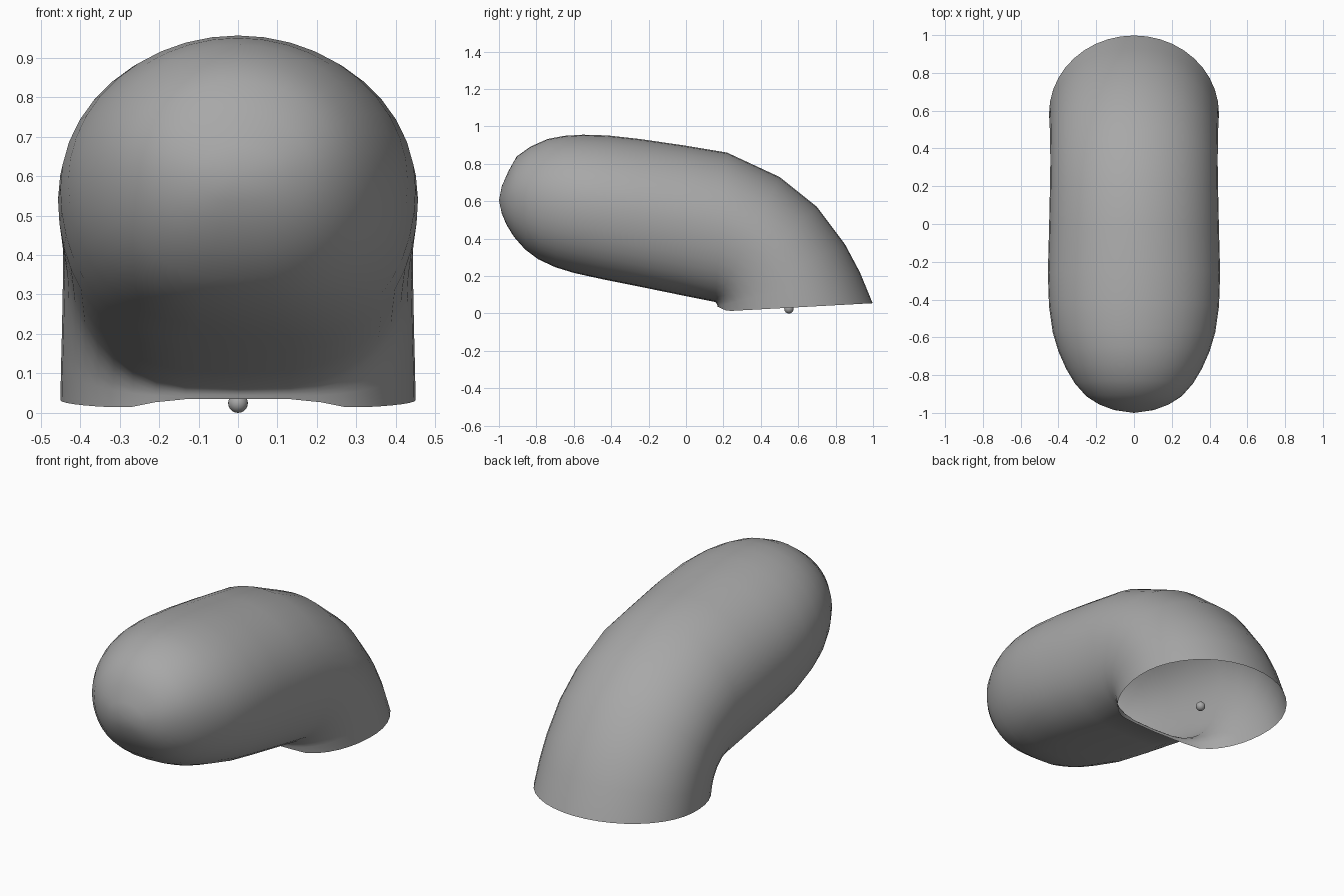
import bpy, bmesh, math

if "Cube" in bpy.data.objects:
    bpy.data.objects.remove(bpy.data.objects["Cube"])

SEG = 40

# each ring of the shell: (outer y, outer z, inner y, inner z, half width)
RINGS = [
    (0.998, 0.055, 0.17, 0.01, 0.45),
    (0.93, 0.22, 0.168, 0.04, 0.448),
    (0.85, 0.37, 0.167, 0.045, 0.446),
    (0.70, 0.57, 0.165, 0.05, 0.444),
    (0.50, 0.73, 0.162, 0.055, 0.443),
    (0.22, 0.86, 0.155, 0.062, 0.445),
    (-0.02, 0.90, -0.05, 0.103, 0.45),
    (-0.24, 0.932, -0.28, 0.15, 0.456),
    (-0.42, 0.952, -0.45, 0.184, 0.45),
    (-0.55, 0.956, -0.60, 0.217, 0.43),
    (-0.65, 0.95, -0.70, 0.248, 0.40),
    (-0.74, 0.933, -0.79, 0.29, 0.36),
    (-0.83, 0.893, -0.86, 0.342, 0.312),
    (-0.905, 0.84, -0.92, 0.41, 0.252),
    (-0.95, 0.76, -0.96, 0.475, 0.185),
    (-0.985, 0.68, -0.985, 0.535, 0.105),
]

grey = bpy.data.materials.new("grey")
grey.diffuse_color = (0.39, 0.39, 0.39, 1)
grey.use_nodes = True
grey.node_tree.nodes["Principled BSDF"].inputs["Base Color"].default_value = grey.diffuse_color

# bent, hollow shell with an open base and a rounded nose
bm = bmesh.new()
loops = []
for i, (oy, oz, iy, iz, w) in enumerate(RINGS):
    loop = []
    for k in range(SEG):
        a = 2 * math.pi * k / SEG
        c, s = math.cos(a), math.sin(a)
        t = (1 + c) / 2
        y, z = iy + (oy - iy) * t, iz + (oz - iz) * t
        # the inner half of each ring is squarer than the outer half
        power = 1.0 if c > 0 else (0.65 if i < 9 else 0.75)
        x = math.copysign(w * abs(s) ** power, s) if abs(s) > 1e-6 else 0
        if i == 0:  # rim rises slightly at the inner bend
            z += 0.025 * math.exp(-((y - 0.17) / 0.03) ** 2)
        loop.append(bm.verts.new((x, y, z)))
    loops.append(loop)
for a, b in zip(loops, loops[1:]):
    for k in range(SEG):
        n = (k + 1) % SEG
        bm.faces.new((a[k], a[n], b[n], b[k]))
tip = bm.verts.new((0, -1.0, 0.605))
for k in range(SEG):
    bm.faces.new((loops[-1][k], loops[-1][(k + 1) % SEG], tip))
bmesh.ops.recalc_face_normals(bm, faces=bm.faces)
# normals point outwards
crown = max(bm.faces, key=lambda f: f.calc_center_median().z)
if crown.normal.z < 0:
    bmesh.ops.reverse_faces(bm, faces=bm.faces)
for f in bm.faces:
    f.smooth = True
mesh = bpy.data.meshes.new("bent_shell")
bm.to_mesh(mesh)
bm.free()
mesh.materials.append(grey)
bpy.context.collection.objects.link(bpy.data.objects.new("bent_shell", mesh))

# small ball at the centre of the opening
bpy.ops.mesh.primitive_uv_sphere_add(segments=24, ring_count=12, radius=0.025,
                                     location=(0, 0.55, 0.025))
ball = bpy.context.object
ball.name = "pivot_ball"
ball.data.materials.append(grey)
bpy.ops.object.shade_smooth()
